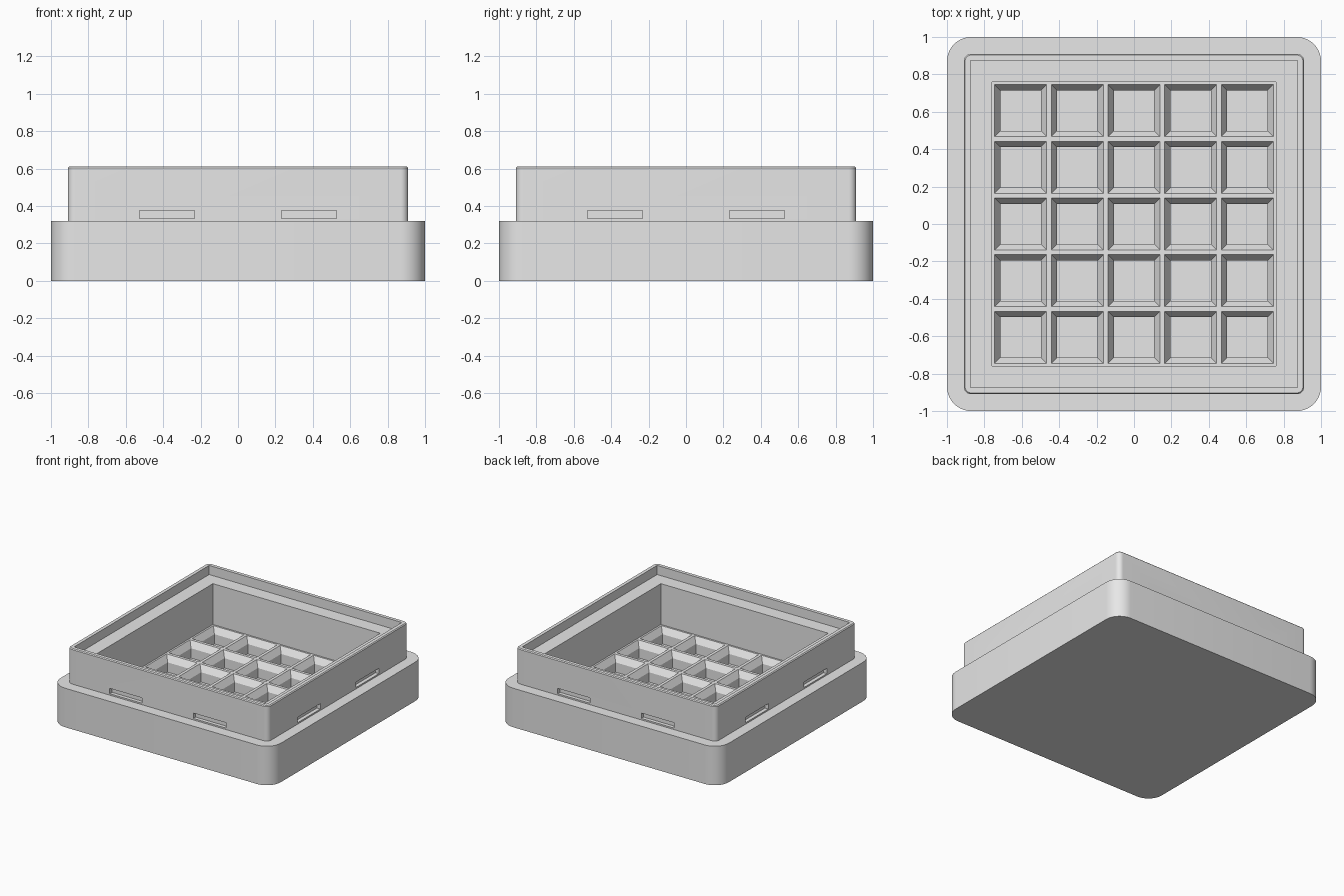
import bpy
import bmesh
from math import radians, cos, sin, pi

cube = bpy.data.objects.get("Cube")
if cube:
    bpy.data.objects.remove(cube, do_unlink=True)

GREY = (0.8, 0.8, 0.8, 1.0)
grey = bpy.data.materials.new("plain grey")
grey.use_nodes = True
grey.diffuse_color = GREY
grey.node_tree.nodes["Principled BSDF"].inputs["Base Color"].default_value = GREY


def square_ring(bm, half, radius, z, cx=0.0, cy=0.0, steps=0):
    """Ring of vertices around a square whose corners may be rounded."""
    verts = []
    for corner in range(4):
        mid = pi / 4 + corner * pi / 2
        sx = 1 if cos(mid) > 0 else -1
        sy = 1 if sin(mid) > 0 else -1
        if steps == 0:
            verts.append(bm.verts.new((cx + sx * half, cy + sy * half, z)))
            continue
        for i in range(steps + 1):
            a = (corner + i / steps) * pi / 2
            x = sx * (half - radius) + radius * cos(a)
            y = sy * (half - radius) + radius * sin(a)
            verts.append(bm.verts.new((cx + x, cy + y, z)))
    return verts


def loft(bm, sections, cx=0.0, cy=0.0, steps=0):
    """Closed skin through a list of (half width, corner radius, height)."""
    rings = [square_ring(bm, h, r, z, cx, cy, steps) for h, r, z in sections]
    for low, high in zip(rings, rings[1:]):
        n = len(low)
        for i in range(n):
            j = (i + 1) % n
            bm.faces.new((low[i], low[j], high[j], high[i]))
    bm.faces.new(rings[0][::-1])
    bm.faces.new(rings[-1])


def finish(bm, name):
    bmesh.ops.remove_doubles(bm, verts=bm.verts, dist=0.0001)
    bmesh.ops.recalc_face_normals(bm, faces=bm.faces)
    mesh = bpy.data.meshes.new(name)
    bm.to_mesh(mesh)
    bm.free()
    mesh.materials.append(grey)
    obj = bpy.data.objects.new(name, mesh)
    bpy.context.collection.objects.link(obj)
    return obj


# Housing: wide base, stepped upper wall, rim, inner ledge and deep cavity
CAVITY_FLOOR = 0.20
bm = bmesh.new()
loft(bm, [(1.0, 0.13, 0.0), (1.0, 0.13, 0.32),
          (0.91, 0.04, 0.32), (0.91, 0.04, 0.603), (0.903, 0.033, 0.61),
          (0.875, 0.0, 0.61), (0.875, 0.0, 0.535),
          (0.76, 0.0, 0.535), (0.76, 0.0, CAVITY_FLOOR)], steps=10)
housing = finish(bm, "housing")

# Grid of square pockets with sloped mouths
PITCH = 0.303
bm = bmesh.new()
for col in range(-2, 3):
    for row in range(-2, 3):
        loft(bm, [(0.108, 0, 0.07), (0.108, 0, 0.15),
                  (0.139, 0, CAVITY_FLOOR), (0.139, 0, 0.25)],
             col * PITCH, row * PITCH)
pockets = finish(bm, "pocket_cutter")

# Two shallow latch slots on each side of the upper wall
bm = bmesh.new()
for sx in (-0.38, 0.38):
    for side in (-0.91, 0.91):
        for along_x in (True, False):
            box = bmesh.ops.create_cube(bm, size=1)["verts"]
            size = (0.295, 0.06, 0.044) if along_x else (0.06, 0.295, 0.044)
            place = (sx, side, 0.354) if along_x else (side, sx, 0.354)
            bmesh.ops.scale(bm, vec=size, verts=box)
            bmesh.ops.translate(bm, vec=place, verts=box)
slots = finish(bm, "slot_cutter")

# Cut the pockets and slots
bpy.ops.object.select_all(action="DESELECT")
housing.select_set(True)
bpy.context.view_layer.objects.active = housing
for cutter in (pockets, slots):
    cutter.hide_render = True
    cut = housing.modifiers.new(cutter.name, "BOOLEAN")
    cut.operation = "DIFFERENCE"
    cut.solver = "EXACT"
    cut.object = cutter
    bpy.ops.object.modifier_apply(modifier=cut.name)
    bpy.data.objects.remove(cutter, do_unlink=True)

bpy.ops.object.shade_smooth_by_angle(angle=radians(30))
